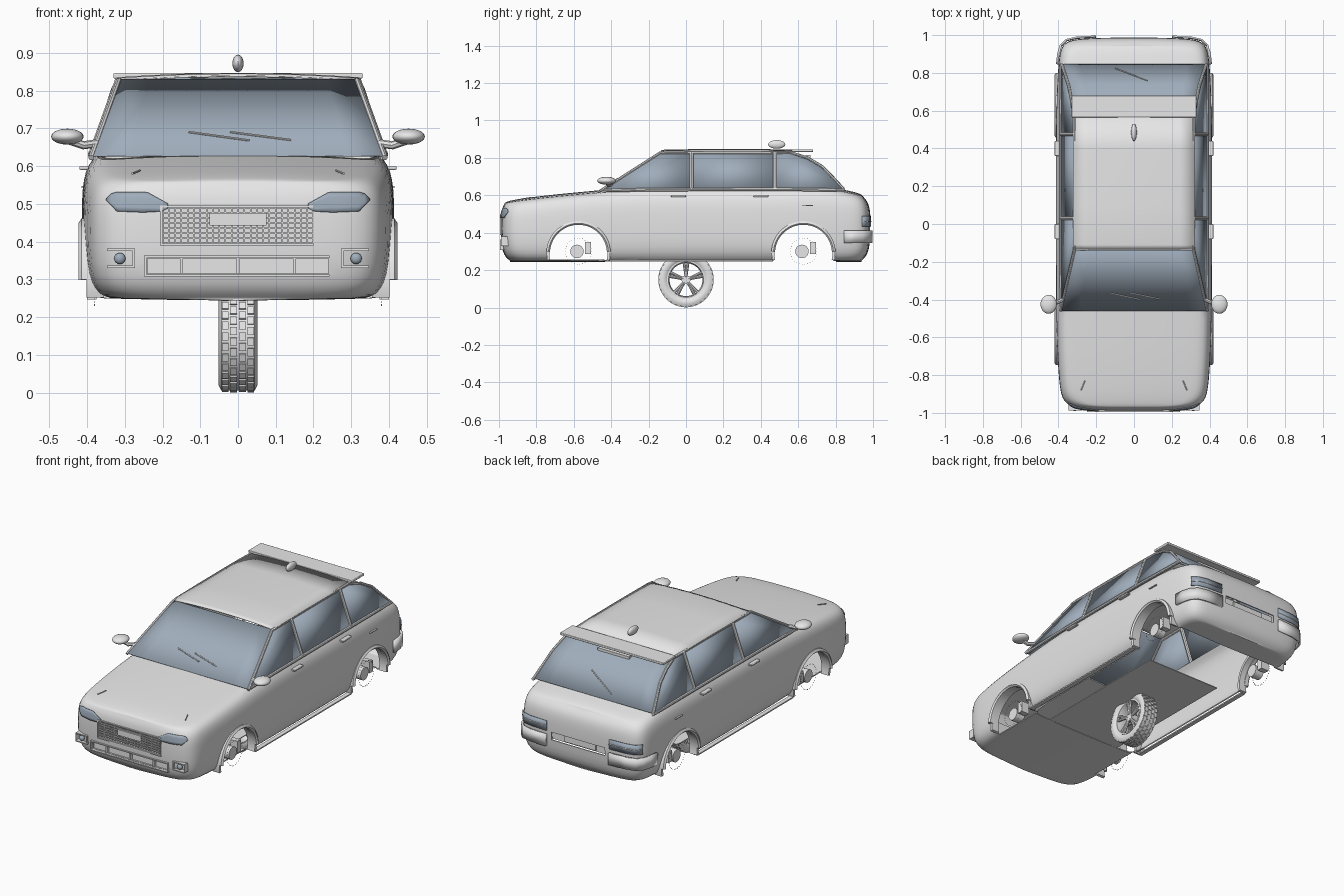
import bpy, bmesh, math
from mathutils import Matrix, Vector
from mathutils.bvhtree import BVHTree

if "Cube" in bpy.data.objects:
    bpy.data.objects.remove(bpy.data.objects["Cube"])


def material(name, rgb):
    m = bpy.data.materials.new(name)
    m.use_nodes = True
    m.diffuse_color = (*rgb, 1)
    m.node_tree.nodes["Principled BSDF"].inputs["Base Color"].default_value = (*rgb, 1)
    return m


PAINT = material("light grey", (0.8, 0.8, 0.8))
GLASS = material("blue grey glass", (0.35, 0.42, 0.5))
made = []


def finish(name, bm, mat, mirror=False, thick=0, bevel=0, closed=True):
    bmesh.ops.remove_doubles(bm, verts=bm.verts, dist=1e-5)
    if closed:
        bmesh.ops.recalc_face_normals(bm, faces=bm.faces)
    me = bpy.data.meshes.new(name)
    bm.to_mesh(me)
    bm.free()
    ob = bpy.data.objects.new(name, me)
    bpy.context.collection.objects.link(ob)
    me.materials.append(mat)
    made.append(ob)
    if mirror:
        ob.modifiers.new("mirror", "MIRROR")
    if thick:
        ob.modifiers.new("thickness", "SOLIDIFY").thickness = thick
        ob.modifiers["thickness"].offset = 1
    if bevel:
        b = ob.modifiers.new("bevel", "BEVEL")
        b.width, b.segments = bevel, 2
    return ob


def make(name, verts, faces, mat, **kw):
    me = bpy.data.meshes.new("temp")
    me.from_pydata(verts, [], faces)
    bm = bmesh.new()
    bm.from_mesh(me)
    bpy.data.meshes.remove(me)
    return finish(name, bm, mat, **kw)


def grid(name, rows, mat, **kw):
    n = len(rows[0])
    faces = [(i * n + j, i * n + n + j, i * n + n + j + 1, i * n + j + 1)
             for i in range(len(rows) - 1) for j in range(n - 1)]
    return make(name, [p for r in rows for p in r], faces, mat, closed=False, **kw)


def boxes(name, spans, mat=PAINT, **kw):
    bm = bmesh.new()
    for lo, hi in spans:
        lo, hi = Vector(lo), Vector(hi)
        bmesh.ops.create_cube(bm, size=1, matrix=Matrix.LocRotScale((lo + hi) / 2, None, hi - lo))
    return finish(name, bm, mat, **kw)


def tubes(name, paths, r, mat=PAINT, **kw):
    cu = bpy.data.curves.new("temp", "CURVE")
    cu.dimensions, cu.bevel_depth, cu.bevel_resolution, cu.use_fill_caps = "3D", r, 2, True
    for path in paths:
        sp = cu.splines.new("POLY")
        sp.points.add(len(path) - 1)
        for p, co in zip(sp.points, path):
            p.co = (*co, 1)
    tmp = bpy.data.objects.new("temp", cu)
    bm = bmesh.new()
    bm.from_mesh(tmp.to_mesh())
    bpy.data.objects.remove(tmp)
    bpy.data.curves.remove(cu)
    return finish(name, bm, mat, **kw)


def ellipsoid(name, centre, radii, mat=PAINT, **kw):
    bm = bmesh.new()
    bmesh.ops.create_uvsphere(bm, u_segments=24, v_segments=14, radius=1,
                              matrix=Matrix.LocRotScale(Vector(centre), None, Vector(radii)))
    return finish(name, bm, mat, **kw)


def revolve(name, profile, y, z, mat=PAINT, start=0, end=360, steps=48, **kw):
    # closed (x, radius) profile swept around an axis along x
    k, verts, faces = len(profile), [], []
    for s in range(steps + 1):
        a = math.radians(start + (end - start) * s / steps)
        verts += [(x, y + r * math.cos(a), z + r * math.sin(a)) for x, r in profile]
    for s in range(steps):
        faces += [(s * k + j, s * k + (j + 1) % k, s * k + k + (j + 1) % k, s * k + k + j) for j in range(k)]
    if end - start < 360:
        faces += [tuple(range(k)), tuple(range(steps * k, steps * k + k))]
    return make(name, verts, faces, mat, **kw)


def bake(ob):
    dg = bpy.context.evaluated_depsgraph_get()
    me = bpy.data.meshes.new_from_object(ob.evaluated_get(dg))
    ob.modifiers.clear()
    ob.data = me


def lerp_table(table, v):
    for (a, p), (b, q) in zip(table, table[1:]):
        if v <= b:
            return p + (q - p) * (v - a) / (b - a)
    return table[-1][1]


# Body shell: plan outline, shoulder height along y, inset against height
OUTLINE = [(0, -.99), (.1, -.99), (.2, -.988), (.28, -.982), (.335, -.968), (.37, -.94), (.387, -.9),
           (.397, -.83), (.405, -.7), (.41, -.57), (.412, -.455), (.414, -.2), (.414, .1), (.414, .4), (.412, .6),
           (.407, .74), (.4, .845), (.394, .9), (.382, .94), (.355, .968), (.3, .98), (.2, .985), (.1, .987), (0, .987)]
SHOULDER = [(-1, .555), (-.9, .57), (-.75, .588), (-.45, .615), (-.2, .632), (.8, .632), (.86, .62), (.94, .605), (1, .59)]
LEVELS = [(0, .05), (.06, .025), (.18, .007), (.4, 0), (.7, 0), (.82, .005), (.92, .015), (1, .04)]
rows = []
for x, y in OUTLINE:
    s, wall = lerp_table(SHOULDER, y), []
    for t, d in LEVELS:
        dy = d * .5 if t > .5 and y < 0 else d
        wall.append((x * (1 - d / .41), y * (1 - dy / .99), .25 + (s - .25) * t))
    bx, by, bz = wall[0]
    ex, ey, ez = wall[-1]
    pan = [(bx * f, by, bz - .006 * (1 - f * f)) for f in (0, .3, .6, .85)]
    lid = [(ex * f, ey, ez + .014 * (1 - f * f) * (ex / .37) ** 2) for f in (.85, .65, .4, .2, 0)]
    rows.append(pan + wall + lid)
body = grid("body_shell", rows, PAINT)
bm = bmesh.new()
bm.from_mesh(body.data)
gaps = []
for f in bm.faces:
    c = f.calc_center_median()
    if (-.455 < c.y < .82 and f.normal.z > .8) or (-.45 < c.y < .82 and c.z < .2505):
        gaps.append(f)
bmesh.ops.delete(bm, geom=gaps, context="FACES")
bm.to_mesh(body.data)
bm.free()
body.modifiers.new("mirror", "MIRROR")
body.modifiers.new("smooth", "SUBSURF").levels = 1
body.modifiers.new("thickness", "SOLIDIFY").thickness = .006
bake(body)
skin = BVHTree.FromPolygons([v.co for v in body.data.vertices], [p.vertices for p in body.data.polygons])


def front_y(x, z):
    hit = skin.ray_cast(Vector((x, -2, z)), Vector((0, 1, 0)))[0]
    return hit.y if hit else -.95


# Wheel arches, grille, intake and plate openings
AXLES = (-.575, .628)
cutters = [revolve("arch_cutter", [(.34, 0), (.34, .166), (.6, .166), (.6, 0)], y, .29, mirror=True) for y in AXLES]
cutters.append(boxes("opening_cutter", [((-.2, -1.1, .395), (.2, -.94, .49)), ((-.24, -1.1, .315), (.24, -.94, .355)),
                                        ((-.17, .94, .385), (.17, 1.1, .43))]))
for c in cutters:
    bake(c)
    b = body.modifiers.new("cut", "BOOLEAN")
    b.object, b.solver = c, "EXACT"
bake(body)
for c in cutters:
    made.remove(c)
    bpy.data.objects.remove(c)

# Grille, lower intake and rear plate recess
boxes("recess_backs", [((-.21, -.968, .39), (.21, -.962, .495)), ((-.25, -.968, .305), (.25, -.962, .365)),
                       ((-.18, .955, .38), (.18, .96, .435))])
mesh_bars = [((-.2 + .4 * i / 24 - .002, -.985, .395), (-.2 + .4 * i / 24 + .002, -.975, .49)) for i in range(25)]
mesh_bars += [((-.2, -.987, .395 + .0136 * i - .002), (.2, -.977, .395 + .0136 * i + .002)) for i in range(8)]
boxes("grille_mesh", mesh_bars)


def frame(name, w, lo, hi, y0, y1, t=.006, cx=0, **kw):
    a, b = cx - w, cx + w
    boxes(name, [((a, y0, lo - t), (b, y1, lo)), ((a, y0, hi), (b, y1, hi + t)),
                 ((a - t, y0, lo - t), (a, y1, hi + t)), ((b, y0, lo - t), (b, y1, hi + t))], **kw)


frame("grille_frame", .2, .395, .49, -.994, -.965)
frame("intake_frame", .243, .313, .357, -.994, -.965)
boxes("intake_bars", [((x - .004, -.988, .315), (x + .004, -.965, .355)) for x in (-.15, 0, .15)])
boxes("front_plate", [((-.075, -.994, .442), (.075, -.986, .475))])
boxes("rear_plate", [((-.1, .96, .388), (.1, .97, .425))])

# Headlights and fog lamps
LIGHT_LOW = [(.185, .488), (.2, .48), (.25, .477), (.32, .48), (.347, .508)]
LIGHT_HIGH = [(.185, .5), (.2, .508), (.24, .53), (.33, .53), (.347, .512)]
lamp = []
for i in range(13):
    x = .185 + .162 * i / 12
    lo, hi = lerp_table(LIGHT_LOW, x), lerp_table(LIGHT_HIGH, x)
    zs = [lo + (hi - lo) * j / 4 for j in range(5)]
    lamp.append([(x, front_y(x, z) - .002, z) for z in zs])
grid("headlights", lamp, GLASS, mirror=True, thick=.004)
frame("fog_lamp_frame", .034, .336, .375, -.988, -.95, cx=.313, mirror=True)
ellipsoid("fog_lamp", (.313, -.978, .355), (.015, .012, .015), GLASS, mirror=True)


# Rear lamps and bumper corners follow the outline
def band(name, y_from, lo, hi, thick, mat):
    path = [p for p in OUTLINE if p[1] >= y_from and p[0] >= .2]
    return grid(name, [[(x, y, lo), (x, y, hi)] for x, y in path], mat, mirror=True, thick=thick)


band("tail_lights", .93, .432, .488, .004, GLASS)
band("tail_light_divider", .93, .458, .462, .007, PAINT)
band("rear_bumper_corners", .84, .345, .412, .013, PAINT)


# Cabin glass
def side(y, z):
    return (.386 - (z - .63) * .36, y, z)


cols = [i / 4 for i in range(4, -5, -1)]
grid("windshield", [[(b * f, y, z) for f in cols]
                    for b, y, z in ((.385, -.46, .625), (.35, -.3, .726), (.313, -.138, .828))], GLASS, thick=.003)
REAR = [(.318, .56, .83), (.33, .65, .8), (.345, .73, .753), (.382, .845, .63)]
grid("rear_window", [[(b * f, y, z) for f in cols] for b, y, z in REAR], GLASS, thick=.003)
PANES = {"front": [(-.445, .63), (.03, .63), (.03, .826), (-.145, .826)],
         "middle": [(.03, .63), (.475, .63), (.475, .826), (.03, .826)],
         "rear": [(.475, .63), (.845, .63), (.73, .753), (.65, .8), (.56, .826), (.475, .826)]}
for key, pane in PANES.items():
    make(key + "_side_window", [side(*p) for p in pane], [tuple(range(len(pane)))], GLASS, mirror=True, thick=.003)

# Roof, pillars and belt trim
roof = [[(.322 * f, y, z + .012 * (1 - f * f)) for f in cols]
        for y, z in ((-.134, .824), (-.11, .829), (.1, .831), (.4, .831), (.58, .828))]
grid("roof", roof, PAINT, thick=.004)
tubes("pillars", [[side(.03, .63), side(.03, .83)], [side(.475, .63), side(.475, .83)]], .011, mirror=True)
tubes("window_frame", [[side(-.46, .622), side(-.14, .826), side(.56, .828)] + [Vector(p) for p in REAR[1:]]],
      .008, mirror=True)
tubes("belt_trim", [[(.385, -.44, .625), (.389, -.2, .63), (.389, .5, .632), (.384, .85, .628)]], .009, mirror=True)

# Roof spoiler, brake lamp and antenna
boxes("roof_spoiler", [((-.33, .565, .832), (.33, .68, .846))], bevel=.003)
boxes("high_brake_lamp", [((-.1, .64, .8), (.1, .665, .815))])
ellipsoid("antenna", (0, .485, .872), (.015, .046, .023))

# Wipers
tubes("wipers", [[(-.13, -.365, .69), (.03, -.4, .668)], [(-.02, -.365, .69), (.14, -.398, .669)],
                 [(-.1, .825, .66), (.07, .76, .73)]], .003)

# Door mirrors, handles and small trim
ellipsoid("mirror_head", (.452, -.425, .678), (.043, .05, .021), mirror=True)
tubes("mirror_arm", [[(.375, -.4, .66), (.41, -.415, .655), (.445, -.42, .667)]], .011, mirror=True)
boxes("door_handles", [((.395, y, .59), (.42, y + .08, .6)) for y in (-.08, .36)], mirror=True, bevel=.003)
boxes("filler_flap", [((.4, .62, .542), (.415, .68, .547))], mirror=True)
tubes("hood_marks", [[(.26, -.83, .588), (.28, -.88, .58)]], .003, mirror=True)

# Floor plate and sills between the arches
boxes("floor_plate", [((-.24, -.45, .247), (.24, .42, .252))])
boxes("sills", [((.375, -.41, .247), (.4, .465, .254))], mirror=True)

# Arch flares, liners and exposed hubs
for label, y in zip(("front", "rear"), AXLES):
    revolve(label + "_arch_flare", [(.39, .152), (.414, .152), (.422, .16), (.414, .172), (.39, .172)], y, .29,
            start=3, end=177, mirror=True)
    revolve(label + "_arch_liner", [(.355, .155), (.402, .155), (.402, .17), (.355, .17)], y, .29,
            start=-13, end=193, mirror=True)
    revolve(label + "_hub", [(.32, 0), (.32, .036), (.375, .036), (.375, 0)], y - .008, .3, steps=24, mirror=True)
    boxes(label + "_caliper", [((.325, y + .036, .285), (.375, y + .068, .35))], mirror=True)
    dots = [Vector((.38, y + .07 * math.cos(a * math.tau / 30), .3 + .07 * math.sin(a * math.tau / 30))) for a in range(30)]
    boxes(label + "_studs", [(d - Vector((.0015,) * 3), d + Vector((.0015,) * 3)) for d in dots], mirror=True)

# Single wheel under the middle
WZ = .149
revolve("tyre", [(-.04, .1), (-.05, .113), (-.051, .13), (-.044, .144), (.044, .144), (.051, .13), (.05, .113), (.04, .1)], 0, WZ)
revolve("rim", [(-.043, .102), (.043, .102), (.043, .094), (.02, .088), (-.02, .088), (-.043, .094)], 0, WZ)
revolve("wheel_hub", [(-.036, 0), (-.036, .024), (.036, .024), (.036, 0)], 0, WZ, steps=24)
spokes = []
for i in range(5):
    for lean in (-.12, .12):
        a = math.pi / 2 + i * math.tau / 5
        spokes.append([(.03, .015 * math.cos(a), WZ + .015 * math.sin(a)),
                       (.034, .094 * math.cos(a + lean), WZ + .094 * math.sin(a + lean))])
tubes("spokes", spokes, .008, mirror=True)
bm = bmesh.new()
for i in range(32):
    for c, x in enumerate((-.034, -.012, .012, .034)):
        spin = Matrix.Rotation((i + .5 * (c % 2)) * math.tau / 32, 4, "X")
        block = Matrix.LocRotScale(Vector((x, 0, .144)), None, Vector((.018, .021, .008)))
        bmesh.ops.create_cube(bm, size=1, matrix=Matrix.Translation((0, 0, WZ)) @ spin @ block)
finish("tread_blocks", bm, PAINT)

# Smooth shading with sharp edges kept
bpy.ops.object.select_all(action="DESELECT")
for ob in made:
    ob.select_set(True)
bpy.context.view_layer.objects.active = body
bpy.ops.object.shade_smooth_by_angle(angle=math.radians(35))
